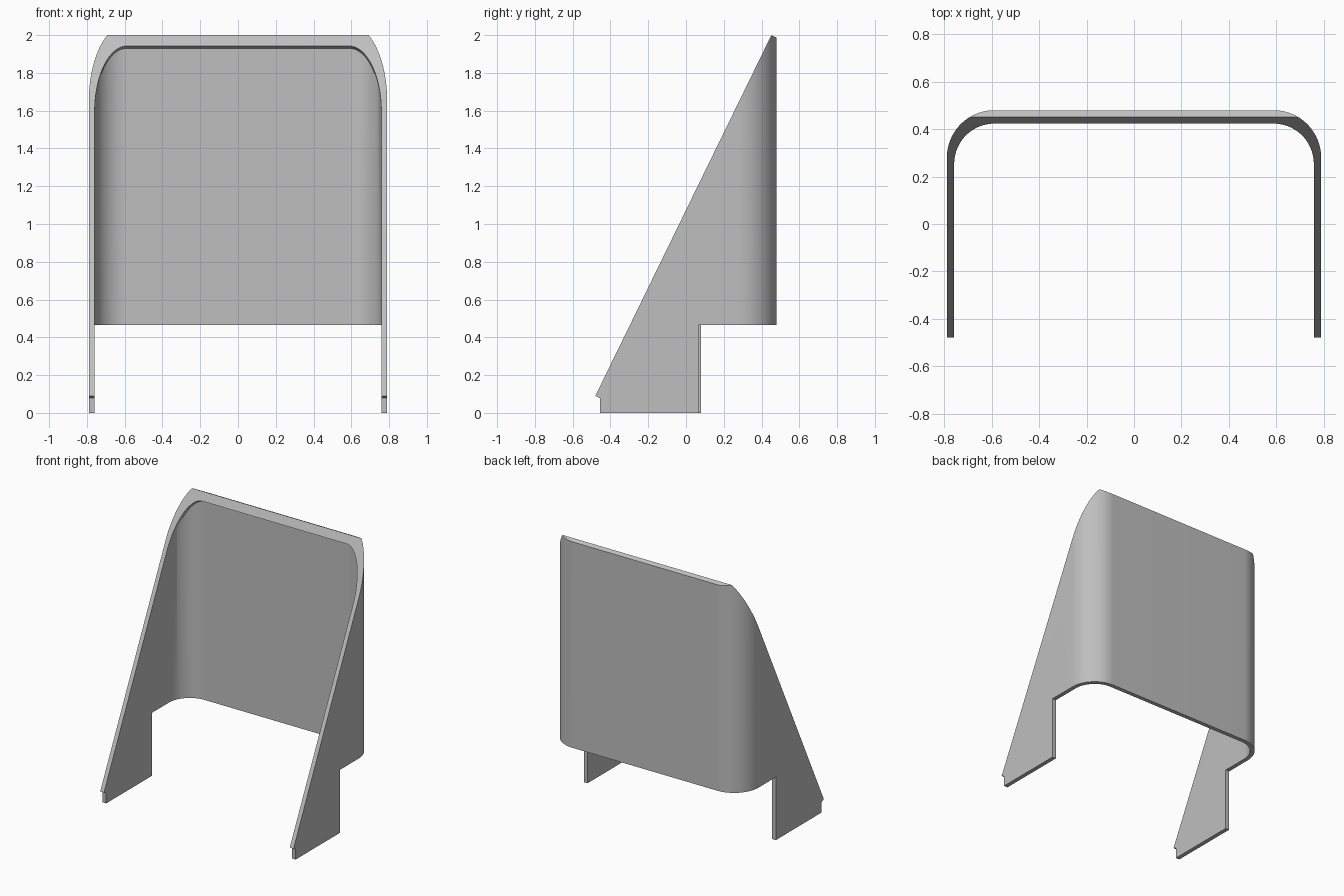
import bpy, bmesh, math
from mathutils import Vector

cube = bpy.data.objects.get("Cube")
if cube:
    bpy.data.objects.remove(cube, do_unlink=True)

grey = bpy.data.materials.new("light_grey")
grey.use_nodes = True
GREY = (0.52, 0.52, 0.52, 1)
grey.diffuse_color = GREY
grey.node_tree.nodes["Principled BSDF"].inputs["Base Color"].default_value = GREY

# Sloped front plane: a point on it, and its direction and normal in y, z
TIP = Vector((0, -0.48, 0.09))
ALONG = Vector((0, 0.932, 1.91)).normalized()
NORMAL = Vector((0, -ALONG.z, ALONG.y))
PLATE = 0.028


def loft(name, rings):
    """Closed solid through rings of matching points."""
    bm = bmesh.new()
    loops = [[bm.verts.new(p) for p in ring] for ring in rings]
    n = len(loops[0])
    for a, b in zip(loops, loops[1:]):
        for i in range(n):
            j = (i + 1) % n
            bm.faces.new((a[i], a[j], b[j], b[i]))
    bm.faces.new(loops[0][::-1])
    bm.faces.new(loops[-1])
    bmesh.ops.recalc_face_normals(bm, faces=bm.faces)
    mesh = bpy.data.meshes.new(name)
    bm.to_mesh(mesh)
    bm.free()
    obj = bpy.data.objects.new(name, mesh)
    bpy.context.collection.objects.link(obj)
    mesh.materials.append(grey)
    return obj


def plan(half, back, radius, steps=24):
    """U-shaped plan with two rounded back corners, open end far forward."""
    right = []
    for i in range(steps + 1):
        a = math.pi / 2 * i / steps
        right.append((half - radius + radius * math.cos(a),
                      back - radius + radius * math.sin(a)))
    left = [(-x, y) for x, y in reversed(right)]
    return [(half, -1)] + right + left + [(-half, -1)]


def boolean(target, cutter, operation):
    cutter.hide_render = True
    mod = target.modifiers.new(cutter.name, "BOOLEAN")
    mod.object = cutter
    mod.operation = operation
    mod.solver = "EXACT"
    bpy.context.view_layer.objects.active = target
    bpy.ops.object.modifier_apply(modifier=mod.name)
    bpy.data.objects.remove(cutter, do_unlink=True)


# Side profile swept across the full width
profile = [(-0.48, 0.09), (0.452, 2.0), (0.48, 1.986), (0.48, 0),
           (-0.455, 0), (-0.455, 0.078)]
# Back is pushed past the plan so the rounded plan alone shapes it
profile[2:4] = [(0.502, 1.9756), (0.502, 0)]
shell = loft("curved_shell", [[(x, y, z) for y, z in profile] for x in (-1, 1)])

# Rounded outer wall
outer = plan(0.79, 0.48, 0.2)
boolean(shell, loft("outer_plan", [[(x, y, z) for x, y in outer] for z in (-3, 3)]),
        "INTERSECT")

# Hollow: vertical below the sloped rim plate, square to the slope through it
inner = plan(0.759, 0.449, 0.17)
base = TIP - NORMAL * PLATE
seam = [Vector((x, y, base.z + (y - base.y) * ALONG.z / ALONG.y)) for x, y in inner]
boolean(shell, loft("hollow", [[(x, y, -3) for x, y in inner], seam,
                               [p + NORMAL * 0.3 for p in seam]]), "DIFFERENCE")

# Clearance behind the two legs
notch = [(-1, 0.08), (0, 0.08), (0, 0.065), (1, 0.065), (1, 1), (-1, 1)]
boolean(shell, loft("leg_clearance", [[(x, y, z) for x, y in notch] for z in (-1, 0.465)]),
        "DIFFERENCE")

# Smooth corners with crisp edges
bpy.ops.object.select_all(action="DESELECT")
shell.select_set(True)
bpy.context.view_layer.objects.active = shell
bpy.ops.object.shade_smooth_by_angle(angle=math.radians(20))
